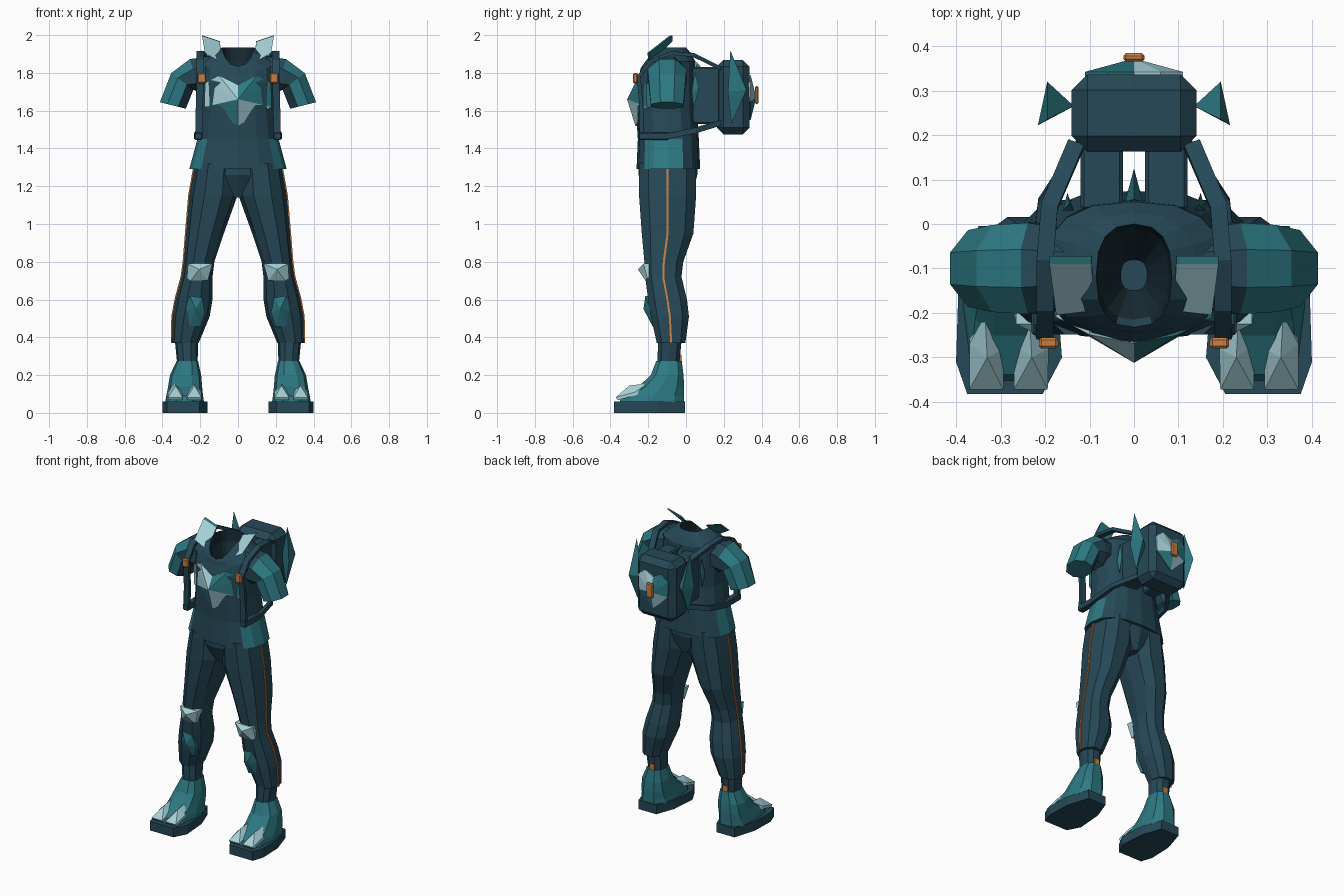
import bpy, bmesh, math
from mathutils import Vector

if "Cube" in bpy.data.objects:
    bpy.data.objects.remove(bpy.data.objects["Cube"])


def material(name, rgb):
    m = bpy.data.materials.new(name)
    m.diffuse_color = (*rgb, 1)
    m.use_nodes = True
    m.node_tree.nodes["Principled BSDF"].inputs["Base Color"].default_value = m.diffuse_color
    return m


NAVY = material("dark navy teal", (0.019, 0.065, 0.095))
TEAL = material("mid teal", (0.026, 0.19, 0.225))
PALE = material("pale aqua", (0.38, 0.64, 0.69))
ORANGE = material("orange trim", (0.60, 0.21, 0.056))
BLACK = material("dark lining", (0.008, 0.022, 0.030))


def build(name, verts, faces, mats, rule=None, mirror=False):
    """Flat shaded mesh; rule(face centre, normal) picks the material slot."""
    me = bpy.data.meshes.new(name)
    me.from_pydata([tuple(v) for v in verts], [], faces)
    bm = bmesh.new()
    bm.from_mesh(me)
    bmesh.ops.recalc_face_normals(bm, faces=bm.faces)
    if rule:
        for f in bm.faces:
            f.material_index = rule(f.calc_center_median(), f.normal)
    bm.to_mesh(me)
    bm.free()
    ob = bpy.data.objects.new(name, me)
    bpy.context.collection.objects.link(ob)
    for m in mats:
        me.materials.append(m)
    if mirror:
        ob.modifiers.new("mirror", "MIRROR").use_mirror_merge = False
    return ob


def loft(name, rings, mats, **kw):
    n = len(rings[0])
    verts = [v for r in rings for v in r]
    faces = [(k * n + i, k * n + (i + 1) % n, (k + 1) * n + (i + 1) % n, (k + 1) * n + i)
             for k in range(len(rings) - 1) for i in range(n)]
    faces += [tuple(range(n)), tuple(range(len(verts) - n, len(verts)))]
    return build(name, verts, faces, mats, **kw)


def ring(z, x0, x1, y0, y1, n=10, p=0.85, drop=0.0):
    """Rounded horizontal section; drop lowers the front of the ring."""
    out = []
    for i in range(n):
        a = 2 * math.pi * i / n
        c, s = math.cos(a), math.sin(a)
        out.append(((x0 + x1) / 2 + (x1 - x0) / 2 * math.copysign(abs(c) ** p, c),
                    (y0 + y1) / 2 + (y1 - y0) / 2 * math.copysign(abs(s) ** p, s),
                    z - drop * max(0, -s) ** 1.5))
    return out


def sweep(name, pts, w, t, mat):
    """Rectangular band along a path, w wide across x and t thick."""
    pts = [Vector(p) for p in pts]
    rings = []
    for i, p in enumerate(pts):
        d = (pts[min(i + 1, len(pts) - 1)] - pts[max(i - 1, 0)]).normalized()
        side = (Vector((1, 0, 0)) - d * d.x).normalized()
        nor = d.cross(side)
        rings.append([p + side * a * w / 2 + nor * b * t / 2
                      for a, b in ((-1, -1), (1, -1), (1, 1), (-1, 1))])
    return loft(name, rings, [mat], mirror=True)


def dome(name, rim, peak, back, mats, **kw):
    """Faceted plate: rim rising to a peak, walls going back along a vector."""
    n = len(rim)
    verts = list(rim) + [tuple(a + b for a, b in zip(v, back)) for v in rim] + [peak]
    faces = [(i, (i + 1) % n, 2 * n) for i in range(n)]
    faces += [(i, (i + 1) % n, n + (i + 1) % n, n + i) for i in range(n)]
    faces.append(tuple(range(n, 2 * n)))
    return build(name, verts, faces, mats, **kw)


def box(name, lo, hi, bevel, mat, mirror=False):
    c = [(x, y, z) for z in (lo[2], hi[2])
         for x, y in ((lo[0], lo[1]), (hi[0], lo[1]), (hi[0], hi[1]), (lo[0], hi[1]))]
    ob = loft(name, [c[:4], c[4:]], [mat])
    if bevel:
        b = ob.modifiers.new("bevel", "BEVEL")
        b.width, b.segments = bevel, 1
    if mirror:
        ob.modifiers.new("mirror", "MIRROR")
    return ob


def spike(name, tri, top, bottom, mirror=True):
    """Pointed fin: a triangular waist with a tip above and below."""
    f = [(i, (i + 1) % 3, k) for i in range(3) for k in (3, 4)]
    return build(name, tri + [top, bottom], f, [TEAL], mirror=mirror)


# Shirt with hem side panels and a hollow neck
shirt = [ring(z, -w, w, y0, y1, 16, 0.8, d) for z, w, y0, y1, d in (
    (1.29, 0.258, -0.262, 0.075, 0), (1.45, 0.215, -0.255, 0.068, 0),
    (1.60, 0.195, -0.265, 0.058, 0), (1.75, 0.200, -0.265, 0.055, 0),
    (1.86, 0.200, -0.245, 0.05, 0.06), (1.905, 0.14, -0.240, 0.025, 0.08),
    (1.935, 0.085, -0.232, 0.0, 0.10), (1.86, 0.078, -0.215, -0.01, 0.05),
    (1.75, 0.03, -0.15, -0.08, 0))]


def shirt_rule(c, n):
    if c.z < 1.45 and abs(c.x) > 0.18 and c.y < -0.05 and abs(n.z) < 0.7:
        return 1
    return 2 if c.z > 1.76 and abs(c.x) < 0.086 and -0.22 < c.y < -0.004 and c.z < 1.9 and n.y * (c.y + 0.115) < 0.001 else 0


loft("shirt", shirt, [NAVY, TEAL, BLACK], rule=shirt_rule)


# Sleeves: dark shoulder, teal cuff
def arm_ring(top, bot, ry, n=8):
    mid = [(top[0] + bot[0]) / 2, (top[1] + bot[1]) / 2]
    h = [(top[0] - bot[0]) / 2, (top[1] - bot[1]) / 2]
    ang = [2 * math.pi * (i + 0.5) / n for i in range(n)]
    return [(mid[0] + h[0] * math.cos(a) * 1.06, -0.1 + ry * math.sin(a) * 1.06,
             mid[1] + h[1] * math.cos(a) * 1.06) for a in ang]


loft("sleeve", [arm_ring((0.15, 1.89), (0.17, 1.69), 0.09),
                arm_ring((0.255, 1.875), (0.20, 1.69), 0.105),
                arm_ring((0.355, 1.80), (0.235, 1.71), 0.10),
                arm_ring((0.415, 1.645), (0.275, 1.61), 0.088)],
     [NAVY, TEAL], mirror=True, rule=lambda c, n: 1 if c.x > 0.285 else 0)

# Raised collar flaps, pale in front and teal behind
flap = [(0.19, -0.09, 1.995), (0.095, -0.09, 1.963), (0.09, -0.195, 1.855), (0.175, -0.205, 1.905)]
loft("collar_flap", [flap, [(x, y + 0.018, z + 0.004) for x, y, z in flap]], [TEAL, PALE],
     mirror=True, rule=lambda c, n: 1 if n.y < -0.4 else 0)


# Faceted chest plate and matching plate on the pack
def shield(name, half, peak, back, sx):
    pts = half + [(-x, z) for x, z in half[::-1] if x > 0]
    y0, bend = back
    rim = [(x, y0 + bend * (x / 0.18) ** 2, z) for x, z in pts]
    depth = (0, 0.03 * sx, 0)
    dome(name, rim, peak, depth, [PALE, TEAL],
         rule=lambda c, n: 1 if c.x * (c.z - peak[2]) * sx > 0 else 0)


shield("chest_plate", [(0, 1.735), (0.10, 1.785), (0.175, 1.745), (0.178, 1.62), (0, 1.52)],
       (0, -0.312, 1.66), (-0.268, 0.062), 1)
shield("pack_plate", [(0, 1.76), (0.06, 1.79), (0.11, 1.75), (0.105, 1.65), (0, 1.55)],
       (0, 0.372, 1.67), (0.342, 0.0), -1)

# Hips and trouser legs
loft("hips", [ring(z, -w, w, y0, y1, 12) for z, w, y0, y1 in (
    (1.33, 0.225, -0.25, 0.06), (1.26, 0.20, -0.252, 0.06), (1.14, 0.03, -0.20, 0.03))], [NAVY])
LEG = [(1.32, 0.0, 0.228, -0.255, 0.06), (1.15, 0.003, 0.258, -0.255, 0.06),
       (0.95, 0.075, 0.275, -0.24, 0.045), (0.80, 0.125, 0.287, -0.225, -0.01),
       (0.72, 0.135, 0.298, -0.22, -0.02), (0.60, 0.135, 0.33, -0.205, 0.01),
       (0.51, 0.15, 0.347, -0.19, 0.02), (0.37, 0.208, 0.35, -0.158, 0.0)]
loft("trouser_leg", [ring(*r) for r in LEG], [NAVY], mirror=True)
loft("ankle", [ring(0.39, 0.21, 0.335, -0.15, -0.02), ring(0.24, 0.215, 0.32, -0.155, -0.035)],
     [NAVY], mirror=True)
sweep("side_seam", [(r[2] + 0.001, (r[3] + r[4]) / 2, r[0]) for r in LEG], 0.01, 0.011, ORANGE)

# Knee and shin pads
dome("knee_pad", [(0.135, -0.225, 0.79), (0.265, -0.225, 0.79), (0.27, -0.205, 0.715),
                  (0.25, -0.215, 0.70), (0.16, -0.215, 0.70)],
     (0.205, -0.255, 0.76), (0, 0.045, 0), [PALE], mirror=True)
dome("shin_pad", [(0.19, -0.21, 0.61), (0.255, -0.215, 0.62), (0.275, -0.19, 0.55),
                  (0.255, -0.175, 0.46), (0.20, -0.175, 0.455), (0.175, -0.19, 0.53)],
     (0.225, -0.225, 0.55), (0, 0.04, 0), [TEAL], mirror=True)

# Boots: sole, upper, heel tab and toe claws
sole = [(0.205, -0.382), (0.375, -0.382), (0.40, -0.31), (0.395, -0.15), (0.35, -0.005),
        (0.22, -0.005), (0.175, -0.13), (0.162, -0.30)]
loft("sole", [[(x, y, z) for x, y in sole] for z in (0.0, 0.06)], [NAVY], mirror=True)
loft("boot_upper", [ring(z, x0, x1, y0, y1, 10, 0.75) for z, x0, x1, y0, y1 in (
    (0.055, 0.18, 0.385, -0.36, -0.005), (0.09, 0.185, 0.38, -0.345, -0.005),
    (0.14, 0.19, 0.37, -0.255, -0.005), (0.20, 0.195, 0.36, -0.19, -0.01),
    (0.275, 0.212, 0.325, -0.16, -0.02))], [TEAL], mirror=True)
box("heel_tab", (0.25, -0.045, 0.275), (0.285, -0.025, 0.31), 0, ORANGE, True)
for name, cx in (("inner_claw", 0.23), ("outer_claw", 0.33)):
    dome(name, [(cx + 0.005, -0.205, 0.155), (cx - 0.038, -0.28, 0.11), (cx - 0.036, -0.372, 0.082),
                (cx + 0.04, -0.372, 0.082), (cx + 0.04, -0.27, 0.11)],
         (cx, -0.30, 0.145), (0, 0.01, -0.015), [PALE], mirror=True)

# Backpack with its two spacer blocks and fins
box("backpack", (-0.14, 0.163, 1.475), (0.14, 0.336, 1.868), 0.035, NAVY)
box("pack_spacer", (0.025, 0.03, 1.53), (0.12, 0.18, 1.83), 0.008, NAVY, True)
spike("pack_fin", [(0.135, 0.265, 1.70), (0.195, 0.32, 1.71), (0.216, 0.222, 1.70)],
      (0.195, 0.235, 1.92), (0.185, 0.24, 1.53))
spike("back_fin", [(0.135, 0.03, 1.70), (0.15, 0.07, 1.72), (0.16, 0.03, 1.70)],
      (0.145, 0.045, 1.81), (0.145, 0.04, 1.61))
spike("spine_fin", [(-0.02, 0.05, 1.75), (0.02, 0.05, 1.75), (0, 0.125, 1.77)],
      (0, 0.055, 1.86), (0, 0.05, 1.60), False)
box("pack_tab", (-0.024, 0.365, 1.635), (0.024, 0.384, 1.73), 0.006, ORANGE)

# Shoulder straps, buckles and clips
sweep("shoulder_strap", [(0.13, 0.18, 1.825), (0.19, 0.04, 1.895), (0.20, -0.08, 1.905),
                         (0.20, -0.19, 1.86), (0.20, -0.25, 1.78), (0.205, -0.235, 1.60),
                         (0.208, -0.235, 1.46)], 0.038, 0.02, NAVY)
sweep("lower_strap", [(0.212, -0.235, 1.465), (0.222, -0.10, 1.465), (0.205, 0.05, 1.495),
                      (0.12, 0.18, 1.535)], 0.022, 0.03, NAVY)
box("strap_buckle", (0.188, -0.25, 1.445), (0.23, -0.09, 1.485), 0.005, NAVY, True)
box("strap_clip", (0.17, -0.28, 1.745), (0.214, -0.255, 1.80), 0.006, ORANGE, True)
